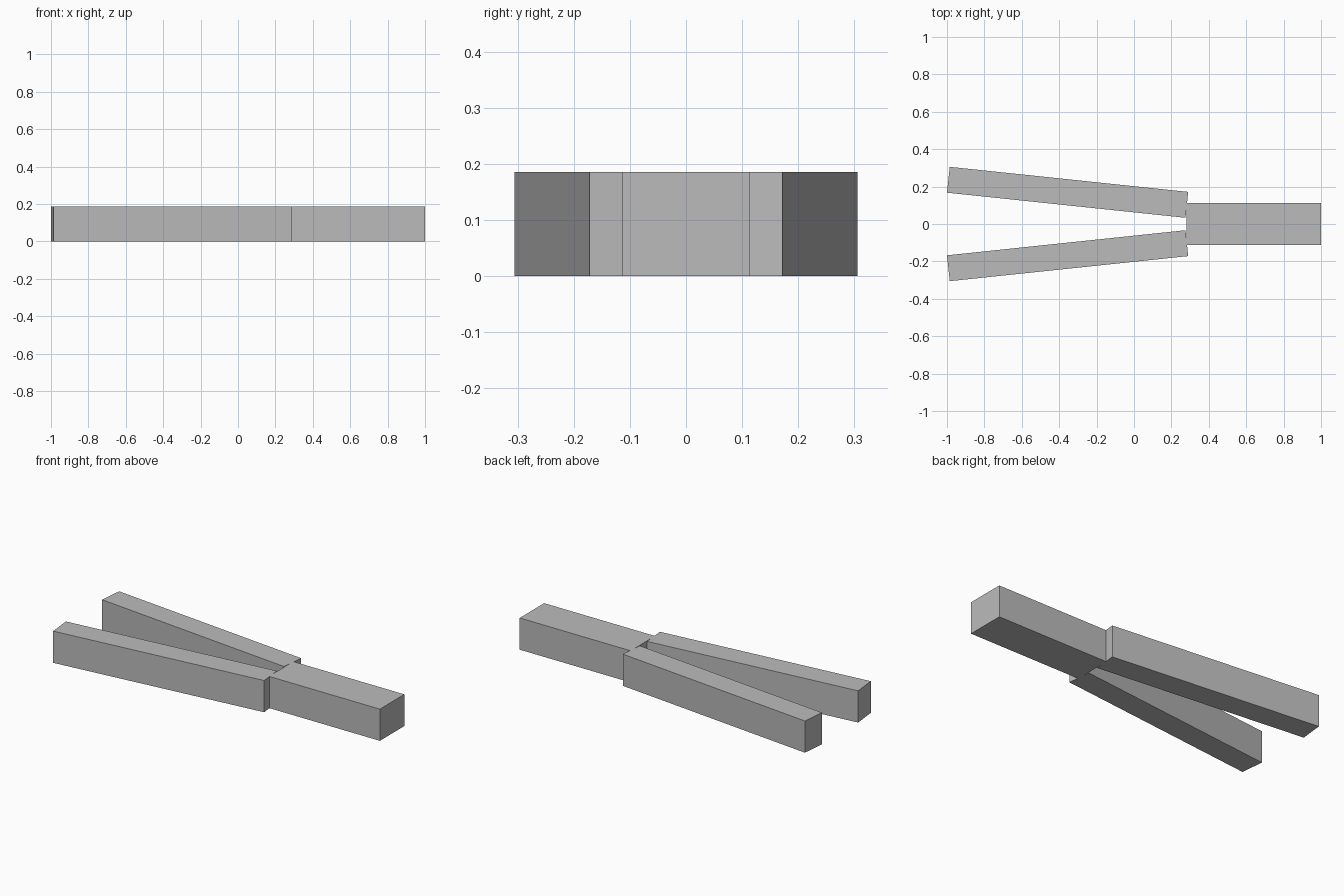
import bpy
import math

cube = bpy.data.objects.get("Cube")
if cube:
    bpy.data.objects.remove(cube, do_unlink=True)

HEIGHT = 0.186

grey = bpy.data.materials.new("plain_grey")
grey.use_nodes = True
colour = (0.5, 0.5, 0.5, 1)
grey.diffuse_color = colour
grey.node_tree.nodes["Principled BSDF"].inputs["Base Color"].default_value = colour


def beam(name, x, y, length, width, angle=0):
    """Square-edged beam resting on the ground, turned about z."""
    bpy.ops.mesh.primitive_cube_add(size=1, location=(x, y, HEIGHT / 2))
    obj = bpy.context.object
    obj.name = name
    obj.scale = (length, width, HEIGHT)
    obj.rotation_euler.z = math.radians(angle)
    obj.data.materials.append(grey)
    return obj


# Single wide beam
beam("stem_beam", 0.64, 0, 0.72, 0.227)

# Pair of splayed prongs
for name, side in (("back_prong", 1), ("front_prong", -1)):
    beam(name, -0.355, side * 0.1695, 1.282, 0.139, -6 * side)
